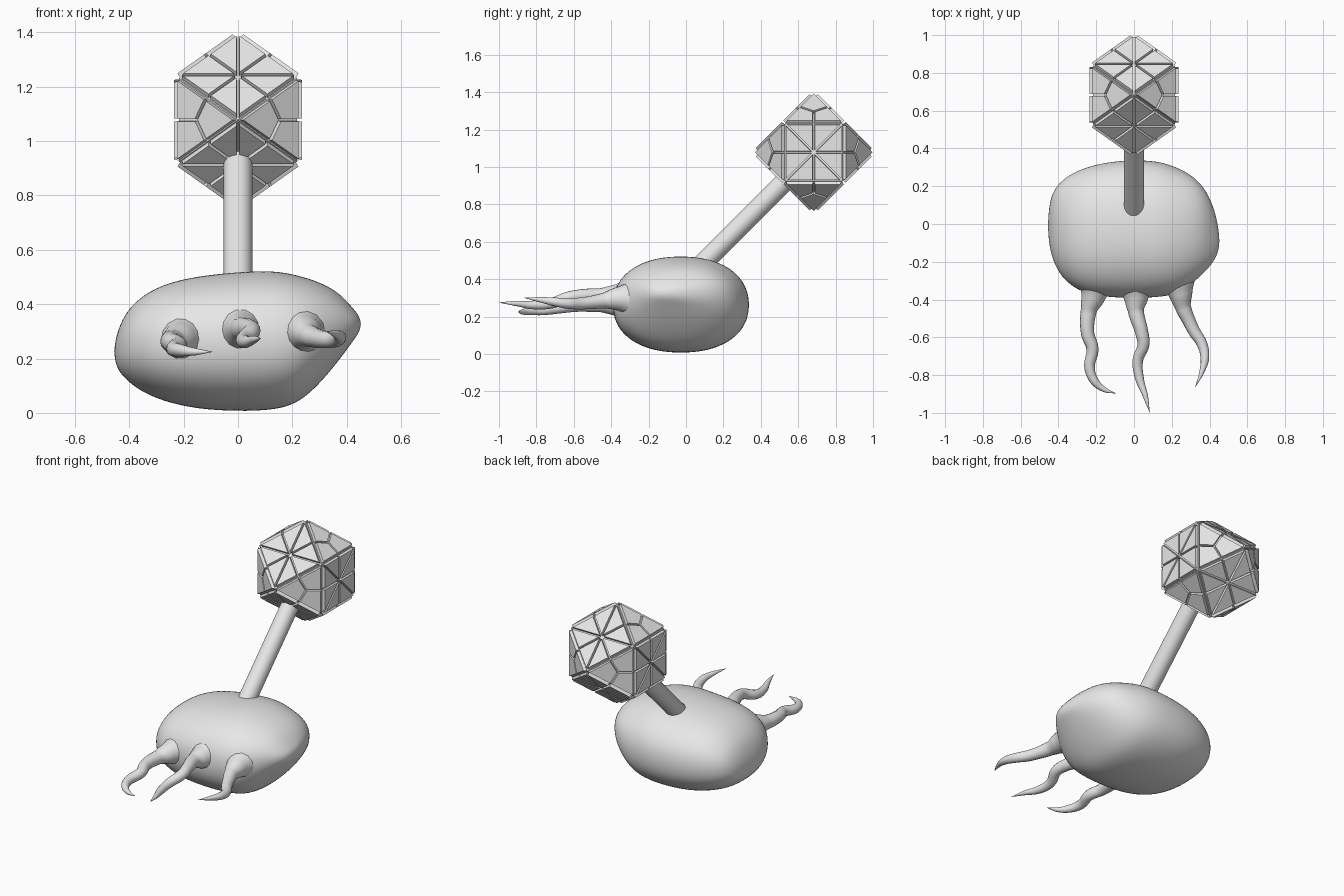
import bpy, bmesh, math
from itertools import product
from mathutils import Matrix, Vector

if "Cube" in bpy.data.objects:
    bpy.data.objects.remove(bpy.data.objects["Cube"], do_unlink=True)


def make_material(name, value):
    mat = bpy.data.materials.new(name)
    mat.use_nodes = True
    colour = (value, value, value, 1)
    mat.diffuse_color = colour
    mat.node_tree.nodes["Principled BSDF"].inputs["Base Color"].default_value = colour
    return mat


light_grey = make_material("light grey", 0.8)
dark_grey = make_material("dark grey", 0.15)


def add_object(name, mesh, *mats):
    obj = bpy.data.objects.new(name, mesh)
    bpy.context.collection.objects.link(obj)
    mesh.materials.clear()
    for mat in mats:
        mesh.materials.append(mat)
    return obj


def mesh_from(bm, name, smooth):
    bmesh.ops.recalc_face_normals(bm, faces=bm.faces)
    for face in bm.faces:
        face.smooth = smooth
    mesh = bpy.data.meshes.new(name)
    bm.to_mesh(mesh)
    bm.free()
    return mesh


# Body: lopsided rounded lump lofted along x (x, low z, high z, front y, back y)
SECTIONS = [
    (-.447, .165, .29, -.13, .12), (-.42, .13, .36, -.22, .19),
    (-.37, .085, .42, -.30, .245), (-.28, .042, .475, -.365, .295),
    (-.15, .012, .505, -.39, .33), (0, .004, .52, -.395, .342),
    (.13, .008, .526, -.39, .335), (.22, .032, .508, -.375, .305),
    (.30, .105, .483, -.325, .265), (.37, .19, .445, -.26, .20),
    (.42, .26, .39, -.205, .10), (.446, .295, .357, -.15, -.01),
]
SIDES = 28


def section_ring(bm, x, low, high, front, back):
    ring = []
    for i in range(SIDES):
        t = math.tau * i / SIDES
        c, s = math.cos(t), math.sin(t)
        y = math.copysign(abs(c) ** 0.9, c) * (back - front) / 2 + (front + back) / 2
        z = math.copysign(abs(s) ** 0.9, s) * (high - low) / 2 + (high + low) / 2
        ring.append(bm.verts.new((x, y, z)))
    return ring


bm = bmesh.new()
rings = [section_ring(bm, *s) for s in SECTIONS]
for a, b in zip(rings, rings[1:]):
    for i in range(SIDES):
        j = (i + 1) % SIDES
        bm.faces.new((a[i], a[j], b[j], b[i]))
for ring, tip in ((rings[0], (-.457, -.01, .225)), (rings[-1], (.453, -.09, .327))):
    pole = bm.verts.new(tip)
    for i in range(SIDES):
        bm.faces.new((ring[i], ring[(i + 1) % SIDES], pole))
body = add_object("body", mesh_from(bm, "body", True), light_grey)
body.modifiers.new("smooth_surface", "SUBSURF").levels = 2
body.modifiers["smooth_surface"].render_levels = 2


# Tentacles: wavy tapering tubes that flare into the front of the body
RADII = (.105, .066, .042, .035, .032, .028, .023, .014, .001)


def tentacle(name, points):
    curve = bpy.data.curves.new(name, "CURVE")
    curve.dimensions = "3D"
    curve.bevel_depth = 1
    curve.bevel_resolution = 5
    curve.resolution_u = 8
    curve.use_fill_caps = True
    spline = curve.splines.new("BEZIER")
    spline.bezier_points.add(len(points) - 1)
    for p, co, radius in zip(spline.bezier_points, points, RADII):
        p.co = co
        p.radius = radius
        p.handle_left_type = p.handle_right_type = "AUTO"
    temp = bpy.data.objects.new(name + "_path", curve)
    bpy.context.collection.objects.link(temp)
    graph = bpy.context.evaluated_depsgraph_get()
    mesh = bpy.data.meshes.new_from_object(temp.evaluated_get(graph))
    bpy.data.objects.remove(temp, do_unlink=True)
    for poly in mesh.polygons:
        poly.use_smooth = True
    add_object(name, mesh, light_grey)


tentacle("right_tentacle", [
    (-.20, -.29, .27), (-.215, -.38, .27), (-.24, -.46, .265), (-.245, -.58, .26),
    (-.22, -.66, .25), (-.235, -.76, .235), (-.21, -.83, .23), (-.16, -.875, .225),
    (-.095, -.897, .225)])
tentacle("middle_tentacle", [
    (.01, -.31, .30), (.01, -.39, .305), (.01, -.46, .31), (.04, -.57, .31),
    (.05, -.635, .30), (.02, -.725, .27), (.03, -.82, .262), (.06, -.91, .27),
    (.083, -.998, .275)])
tentacle("left_tentacle", [
    (.23, -.27, .295), (.245, -.36, .295), (.26, -.44, .285), (.29, -.51, .275),
    (.32, -.57, .27), (.36, -.635, .27), (.375, -.71, .28), (.36, -.78, .29),
    (.325, -.863, .30)])

# Neck: slanted round rod from the body to the head
HEAD = Vector((0, .683, 1.078))
bottom, top = HEAD - Vector((0, .65, .65)), HEAD - Vector((0, .148, .148))
bm = bmesh.new()
bmesh.ops.create_cone(
    bm, cap_ends=True, segments=32, radius1=.053, radius2=.053,
    depth=(top - bottom).length,
    matrix=Matrix.Translation((top + bottom) / 2) @ Matrix.Rotation(-math.pi / 4, 4, "X"))
neck = add_object("neck", mesh_from(bm, "neck", True), light_grey)
bpy.context.view_layer.objects.active = neck
neck.select_set(True)
bpy.ops.object.shade_smooth_by_angle()
neck.select_set(False)

# Head: cuboctahedron whose faces are split into raised panels
A = .217
bm = bmesh.new()


def add_panel(points):
    face = bm.faces.new([bm.verts.new(p) for p in points])
    face.normal_update()
    if face.normal.dot(face.calc_center_median()) < 0:
        face.normal_flip()


def split_face(corners, triangles):
    centre = sum(corners, Vector()) / len(corners)
    for i, corner in enumerate(corners):
        before = (corner + corners[i - 1]) / 2
        after = (corner + corners[(i + 1) % len(corners)]) / 2
        if triangles:
            add_panel((centre, before, corner))
            add_panel((centre, corner, after))
        else:
            add_panel((centre, before, corner, after))


for axis, sign in product(range(3), (-1, 1)):
    u, v, w = (Vector([A if k == (axis + n) % 3 else 0 for k in range(3)]) for n in range(3))
    split_face([sign * u + v, sign * u + w, sign * u - v, sign * u - w], True)
for x, y, z in product((-A, A), repeat=3):
    split_face([Vector((x, y, 0)), Vector((0, y, z)), Vector((x, 0, z))], False)
bmesh.ops.remove_doubles(bm, verts=bm.verts, dist=.0001)
panels = list(bm.faces)
grooves = bmesh.ops.inset_individual(bm, faces=panels, thickness=.0045, use_even_offset=True)
for face in grooves["faces"]:
    face.material_index = 1
walls = bmesh.ops.inset_individual(bm, faces=panels, thickness=.0015, depth=.018,
                                   use_even_offset=True)
for face in walls["faces"] + panels:
    face.material_index = 0
bm.transform(Matrix.Translation(HEAD) @ Matrix.Rotation(math.pi / 4, 4, "X"))
add_object("panelled_head", mesh_from(bm, "panelled_head", False), light_grey, dark_grey)
